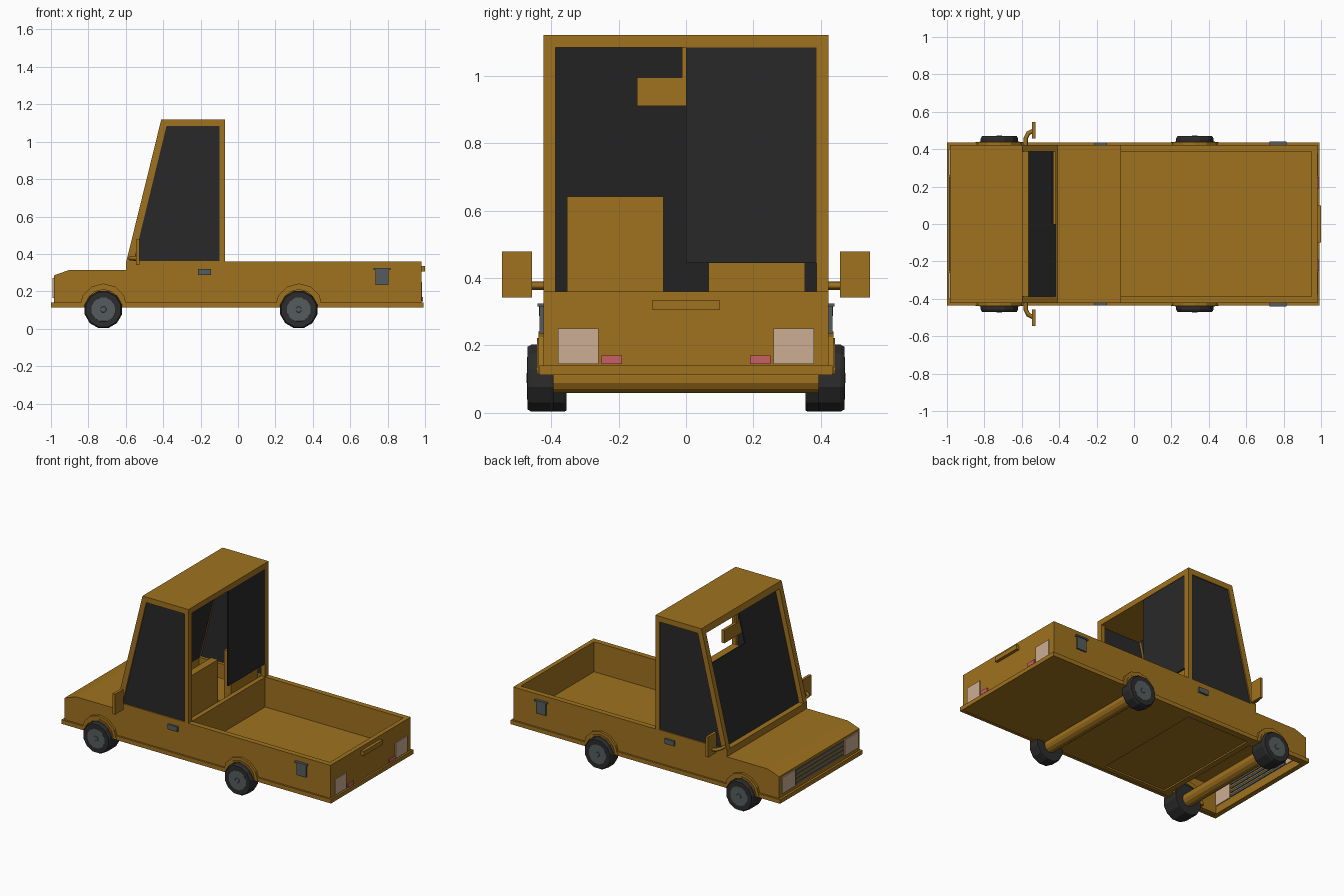
import bpy, bmesh, math

cube = bpy.data.objects.get("Cube")
if cube:
    bpy.data.objects.remove(cube)


def material(name, r, g, b):
    m = bpy.data.materials.new(name)
    m.use_nodes = True
    m.diffuse_color = (r, g, b, 1)
    m.node_tree.nodes["Principled BSDF"].inputs["Base Color"].default_value = (r, g, b, 1)
    return m


PAINT = material("mustard paint", .345, .168, .013)
GLASS = material("dark glass", .022, .022, .022)
RUBBER = material("tyre rubber", .025, .025, .026)
METAL = material("grey metal", .09, .107, .11)
GRILLE = material("blue grey grille", .085, .11, .135)
LAMP = material("pale lamp", .6, .42, .29)
RED = material("red lamp", .58, .115, .125)


def finish(name, bm, mat):
    bmesh.ops.recalc_face_normals(bm, faces=bm.faces)
    me = bpy.data.meshes.new(name)
    bm.to_mesh(me)
    bm.free()
    me.materials.append(mat)
    bpy.context.collection.objects.link(bpy.data.objects.new(name, me))


def prism(name, pts, y0, y1, mat=PAINT):
    """Extrude an x-z outline from y0 to y1."""
    bm = bmesh.new()
    a, b = ([bm.verts.new((x, y, z)) for x, z in pts] for y in (y0, y1))
    bm.faces.new(a)
    bm.faces.new(b)
    for i in range(len(pts)):
        j = i - 1
        bm.faces.new((a[j], a[i], b[i], b[j]))
    finish(name, bm, mat)


def box(name, x, y, z, mat=PAINT):
    prism(name, [(x[0], z[0]), (x[1], z[0]), (x[1], z[1]), (x[0], z[1])], y[0], y[1], mat)


def ring(name, outer, inner, y0, y1, closed=True):
    """Extrude the band between two matching x-z outlines."""
    n = len(outer)
    bm = bmesh.new()
    rows = [[bm.verts.new((x, y, z)) for x, z in pts]
            for pts, y in ((outer, y0), (outer, y1), (inner, y1), (inner, y0))]
    for i in range(n if closed else n - 1):
        j = (i + 1) % n
        for k in range(4):
            m = (k + 1) % 4
            bm.faces.new((rows[k][i], rows[k][j], rows[m][j], rows[m][i]))
    if not closed:
        bm.faces.new([r[0] for r in rows])
        bm.faces.new([r[-1] for r in rows])
    finish(name, bm, PAINT)


def lathe(name, center, profile, sides, mat):
    """Turn (radius, y) points around a crosswise axle, capping both ends."""
    bm = bmesh.new()
    rows = []
    for r, y in profile:
        rows.append([bm.verts.new((center[0] + r * math.cos(t), y, center[1] + r * math.sin(t)))
                     for t in [math.tau * (i + .5) / sides for i in range(sides)]])
    for a, b in zip(rows, rows[1:]):
        for i in range(sides):
            bm.faces.new((a[i - 1], a[i], b[i], b[i - 1]))
    bm.faces.new(rows[0])
    bm.faces.new(rows[-1])
    finish(name, bm, mat)


def arc(cx, r):
    return [(cx + r * math.cos(math.pi * i / 6), .115 + r * math.sin(math.pi * i / 6))
            for i in range(7)]


SIDES = (("near", -1), ("far", 1))

# Hollow hood, open underneath
HOOD = [(-.985, .115), (-.985, .285), (-.9, .315), (-.595, .315)]
ring("hood", HOOD, [(-.968, .115), (-.968, .272), (-.896, .297), (-.595, .297)], -.42, .42, False)

# Lower body, open cab tub and cargo bed
box("cowl", (-.598, -.56), (-.423, .423), (.115, .36))
box("cab_floor", (-.56, -.1), (-.4, .4), (.125, .16))
box("bed_floor", (-.1, .96), (-.4, .4), (.115, .16))
box("bulkhead", (-.1, -.07), (-.4, .4), (.12, .36))
box("tailgate", (.95, .98), (-.423, .423), (.115, .36))
box("tailgate_handle", (.975, 1), (-.1, .1), (.305, .335))
box("front_bumper", (-1, -.968), (-.435, .435), (.113, .14))
box("rear_bumper", (.96, .992), (-.435, .435), (.113, .14))
box("roof", (-.41, -.07), (-.423, .423), (1.083, 1.12))
prism("windshield_header", [(-.41, 1.12), (-.42, 1.08), (-.385, 1.08), (-.375, 1.12)], -.423, .423)


# Recessed windshield: one half pane is lowered
def windshield(name, y0, y1, top):
    pts = [(-.563 + (z - .36) * .246 + d, z)
           for z, d in ((.36, 0), (top, 0), (top, .008), (.36, .008))]
    prism(name, pts, y0, y1, GLASS)


windshield("windshield_near", -.389, 0, 1.083)
windshield("windshield_far", 0, .389, .87)
box("rear_glass", (-.083, -.073), (0, .389), (.445, 1.083), GLASS)

# Rear-view mirror
box("cabin_mirror", (-.385, -.365), (-.145, .145), (.91, .995))
box("cabin_mirror_stem", (-.378, -.365), (-.012, .012), (.98, 1.09))

AXLES = (("front", -.72, .355), ("rear", .325, .393))
for label, s in SIDES:
    # Body sides, sill and window frame
    prism(label + "_hood_side", HOOD + [(-.595, .115)], s * .39, s * .423)
    box(label + "_body_side", (-.598, .98), (s * .387, s * .423), (.115, .36))
    box(label + "_sill", (-1, .992), (s * .415, s * .435), (.113, .14))
    ring(label + "_window_frame",
         [(-.597, .36), (-.41, 1.12), (-.07, 1.12), (-.07, .36)],
         [(-.558, .362), (-.382, 1.085), (-.1, 1.085), (-.1, .362)], s * .387, s * .423)
    prism(label + "_side_glass", [(-.565, .355), (-.385, 1.09), (-.095, 1.09), (-.095, .355)],
          s * .407, s * .415, GLASS)

    # Handle and filler flap
    box(label + "_door_handle", (-.215, -.145), (s * .42, s * .436), (.287, .32), METAL)
    box(label + "_filler_flap", (.735, .805), (s * .42, s * .434), (.235, .32), METAL)
    box(label + "_filler_lip", (.725, .815), (s * .42, s * .44), (.315, .325), METAL)

    # Door mirror on a bent arm
    box(label + "_door_mirror", (-.545, -.527), (s * .457, s * .545), (.342, .478))
    curve = bpy.data.curves.new(label + "_mirror_arm", "CURVE")
    curve.dimensions = "3D"
    curve.bevel_depth = .012
    curve.bevel_resolution = 0
    curve.use_fill_caps = True
    path = curve.splines.new("POLY")
    path.points.add(3)
    for p, (x, y) in zip(path.points, ((-.58, .42), (-.578, .46), (-.565, .485), (-.535, .5))):
        p.co = (x, s * y, .377, 1)
    curve.materials.append(PAINT)
    bpy.context.collection.objects.link(bpy.data.objects.new(label + "_mirror_arm", curve))

    # Seat
    box(label + "_seat_cushion", (-.4, -.11), (s * .075, s * .345), (.15, .29))
    box(label + "_seat_back", (-.15, -.1), (s * .067, s * .353), (.28, .642))

    # Lamps
    box(label + "_headlamp", (-.993, -.962), (s * .26, s * .4), (.165, .272), LAMP)
    box(label + "_tail_lamp", (.975, .985), (s * .26, s * .38), (.145, .25), LAMP)
    box(label + "_reflector", (.975, .988), (s * .19, s * .25), (.145, .17), RED)

    # Wheels and arches
    for end, x, inside in AXLES:
        lathe(f"{end}_{label}_tyre", (x, .103),
              [(.1, s * inside), (.103, s * (inside + .008)), (.103, s * .458),
               (.096, s * .47), (.068, s * .47)], 12, RUBBER)
        lathe(f"{end}_{label}_hub", (x, .103), [(.067, s * .46), (.065, s * .471)], 12, METAL)
        lathe(f"{end}_{label}_hub_cap", (x, .103), [(.018, s * .47), (.015, s * .473)], 8, METAL)
        ring(f"{end}_{label}_arch", arc(x, .127), arc(x, .1), s * (inside + .005), s * .438, False)
        ring(f"{end}_{label}_arch_lip", arc(x, .107), arc(x, .095), s * .41, s * .442, False)

# Axles
for end, x, _ in AXLES:
    lathe(end + "_axle", (x, .1), [(.042, -.4), (.042, .4)], 12, PAINT)

# Grille bars through the front panel
for i in range(4):
    z = .168 + i * .028
    box(f"grille_bar_{i + 1}", (-.988, -.962), (-.25, .25), (z, z + .014), GRILLE)
